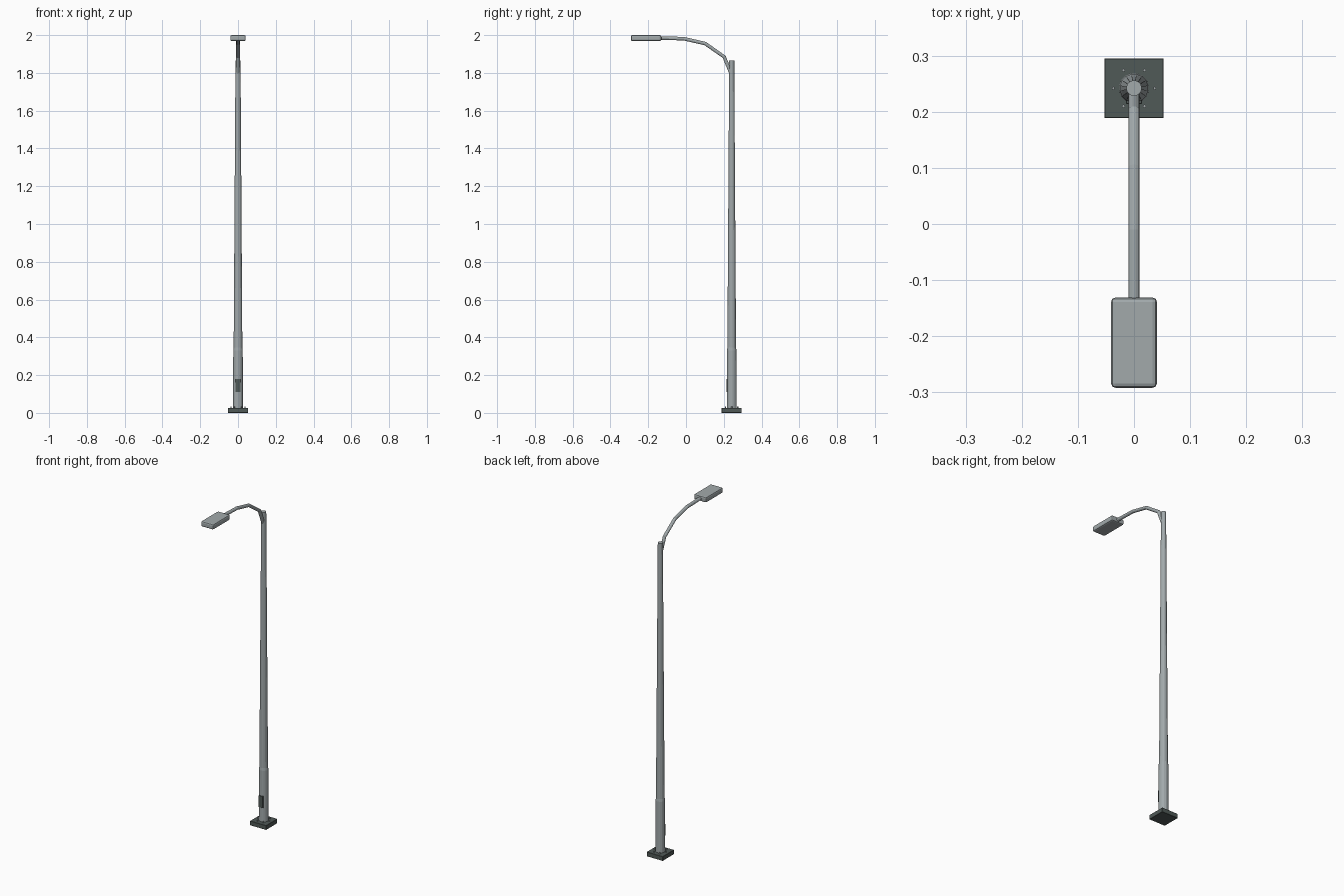
import bpy, bmesh, math
from mathutils import Vector

if "Cube" in bpy.data.objects:
    bpy.data.objects.remove(bpy.data.objects["Cube"])

PY = 0.242  # pole centre in y


def material(name, col):
    m = bpy.data.materials.new(name)
    m.diffuse_color = (*col, 1)
    m.use_nodes = True
    m.node_tree.nodes["Principled BSDF"].inputs["Base Color"].default_value = m.diffuse_color
    return m


steel = material("steel_grey", (0.36, 0.40, 0.41))
dark = material("dark_grey", (0.08, 0.10, 0.095))


def finish(bm, name, mat, bevel=0, segments=1):
    bmesh.ops.recalc_face_normals(bm, faces=bm.faces)
    me = bpy.data.meshes.new(name)
    bm.to_mesh(me)
    bm.free()
    ob = bpy.data.objects.new(name, me)
    bpy.context.collection.objects.link(ob)
    me.materials.append(mat)
    if bevel:
        b = ob.modifiers.new("bevel", 'BEVEL')
        b.width, b.segments = bevel, segments
    return ob


def box(name, lo, hi, mat, bevel=0, segments=1):
    bm = bmesh.new()
    bmesh.ops.create_cube(bm, size=1)
    for v in bm.verts:
        v.co = Vector([(a + b) / 2 + c * (b - a) for a, b, c in zip(lo, hi, v.co)])
    return finish(bm, name, mat, bevel, segments)


def tube(name, rings, sides, mat):
    """Loft of circles: each ring is (centre, radius, tilt about x)."""
    bm = bmesh.new()
    loops = []
    for c, r, tilt in rings:
        loop = []
        for i in range(sides):
            a = 2 * math.pi * (i + 0.5) / sides
            x, s = r * math.cos(a), r * math.sin(a)
            loop.append(bm.verts.new((c[0] + x, c[1] + s * math.cos(tilt),
                                      c[2] + s * math.sin(tilt))))
        loops.append(loop)
    for p, q in zip(loops, loops[1:]):
        for i in range(sides):
            j = (i + 1) % sides
            bm.faces.new((p[i], p[j], q[j], q[i]))
    bm.faces.new(loops[0])
    bm.faces.new(loops[-1])
    return finish(bm, name, mat)


# Base plate with six anchor bolts
box("base_plate", (-0.053, PY - 0.053, 0), (0.053, PY + 0.053, 0.026), dark, 0.001)
for k in range(6):
    a = k * math.pi / 3
    x, y = 0.037 * math.cos(a), PY + 0.037 * math.sin(a)
    tube(f"anchor_bolt_{k + 1}", [((x, y, 0.02), 0.003, 0), ((x, y, 0.034), 0.003, 0)], 6, steel)

# Tapered pole with a slightly wider lower sleeve
profile = [(0.02, 0.0268), (0.33, 0.0255), (0.345, 0.0235), (1.80, 0.0140), (1.865, 0.0138)]
tube("pole", [((0, PY, z), r, 0) for z, r in profile], 16, steel)

# Access hatch on the front of the pole
box("access_hatch", (-0.014, PY - 0.028, 0.11), (0.014, PY - 0.015, 0.18), dark, 0.001)

# Curved arm in straight runs, each joint mitred
path = [(0.237, 1.80), (0.202, 1.885), (0.102, 1.955), (-0.011, 1.981), (-0.15, 1.985)]
rings = []
for i, (y, z) in enumerate(path):
    dirs = [(Vector(path[k + 1]) - Vector(path[k])).normalized()
            for k in (i - 1, i) if 0 <= k < len(path) - 1]
    d = sum(dirs, Vector((0, 0)))
    rings.append(((0, y, z), 0.0097, math.atan2(-d.x, d.y)))
# tilt rotates the ring from the horizontal plane onto the path direction
tube("lamp_arm", rings, 12, steel)

# Lamp head
box("lamp_head", (-0.041, -0.292, 1.968), (0.041, -0.131, 2.0), steel, 0.008, 2)
